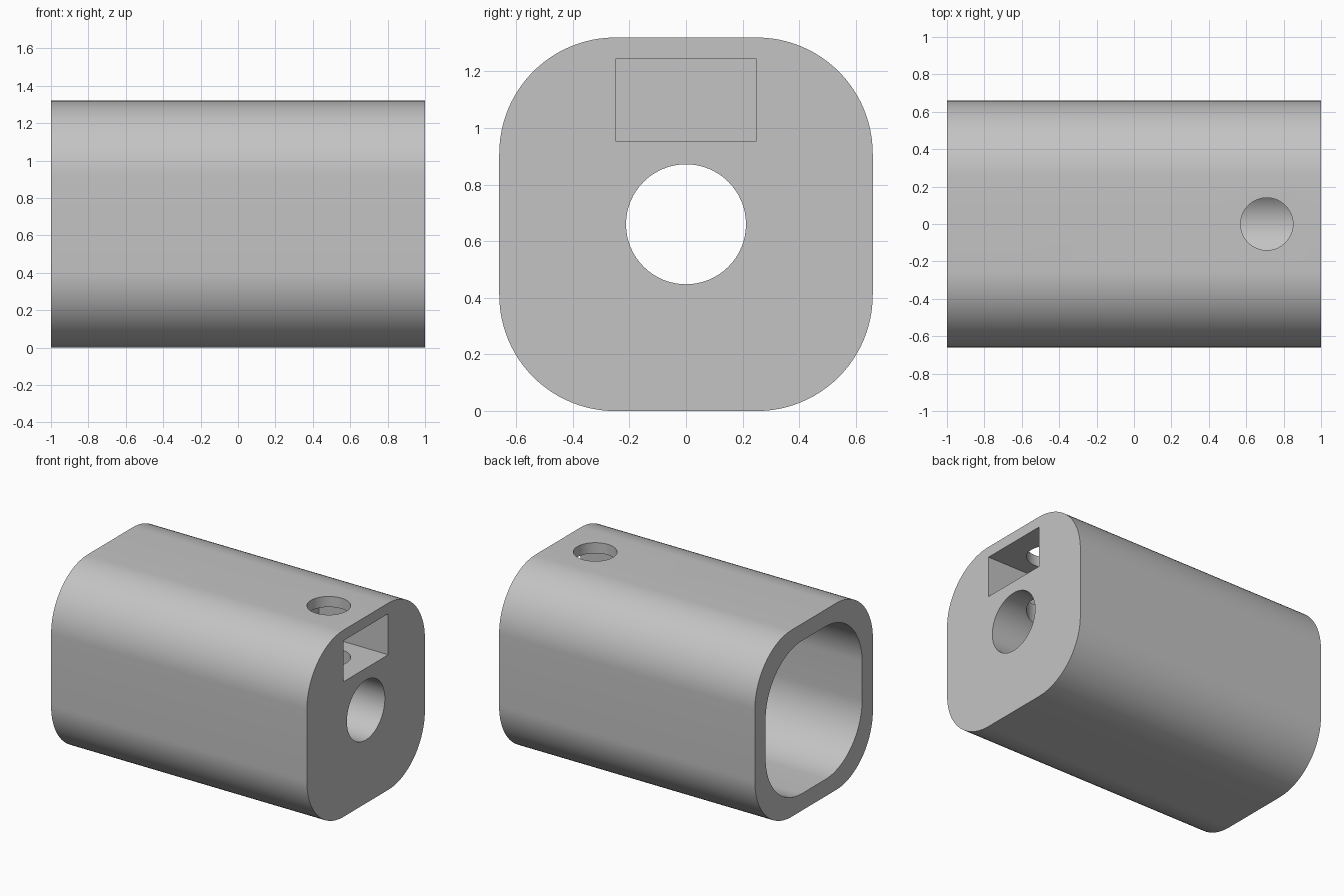
import bpy, bmesh
from math import sin, cos, pi, radians
from mathutils import Matrix

old = bpy.data.objects.get("Cube")
if old:
    bpy.data.objects.remove(old, do_unlink=True)

MID = 0.66          # height of the main axis
HALF = 0.66         # half width of the sleeve

grey = bpy.data.materials.new("plain grey")
grey.use_nodes = True
grey.diffuse_color = (0.55, 0.55, 0.55, 1)
grey.node_tree.nodes["Principled BSDF"].inputs["Base Color"].default_value = (0.55, 0.55, 0.55, 1)


def rounded(half_w, half_h, radius, steps):
    """Outline of a rounded rectangle; a circle when the flats vanish."""
    pts = []
    for q, (sx, sy) in enumerate([(1, 1), (-1, 1), (-1, -1), (1, -1)]):
        for i in range(steps + 1):
            a = (q + i / steps) * pi / 2
            pts.append((sx * (half_w - radius) + radius * cos(a),
                        sy * (half_h - radius) + radius * sin(a)))
    return pts


def prism(name, outline, start, end, place):
    """Extrude an outline from start to end; place maps (u, v, t) to x, y, z."""
    bm = bmesh.new()
    rings = [[bm.verts.new(place(u, v, t)) for u, v in outline] for t in (start, end)]
    bm.faces.new(rings[0])
    bm.faces.new(rings[1])
    n = len(outline)
    for i in range(n):
        j = (i + 1) % n
        bm.faces.new((rings[0][i], rings[0][j], rings[1][j], rings[1][i]))
    bmesh.ops.remove_doubles(bm, verts=bm.verts, dist=1e-5)
    bmesh.ops.recalc_face_normals(bm, faces=bm.faces)
    mesh = bpy.data.meshes.new(name)
    bm.to_mesh(mesh)
    bm.free()
    mesh.materials.append(grey)
    obj = bpy.data.objects.new(name, mesh)
    bpy.context.collection.objects.link(obj)
    return obj


def along_x(height):
    return lambda u, v, t: (t, u, v + height)


# Sleeve body
body = prism("sleeve_body", rounded(HALF, HALF, 0.41, 24), -1, 1, along_x(MID))

# Cavity, shaft bore, nut slot and screw hole
cutters = [
    prism("cavity_cutter", rounded(0.54, 0.54, 0.41, 24), -1.1, 0.36, along_x(MID)),
    prism("bore_cutter", rounded(0.212, 0.212, 0.212, 16), 0.2, 1.1, along_x(MID)),
    prism("slot_cutter", [(-0.25, -0.145), (0.25, -0.145), (0.25, 0.145), (-0.25, 0.145)],
          0.46, 1.1, along_x(1.1)),
    prism("screw_hole_cutter", rounded(0.14, 0.14, 0.14, 16), MID, 1.5,
          lambda u, v, t: (u + 0.71, v, t)),
]

bpy.ops.object.select_all(action="DESELECT")
body.select_set(True)
bpy.context.view_layer.objects.active = body
for cutter in cutters:
    mod = body.modifiers.new(cutter.name, "BOOLEAN")
    mod.operation = "DIFFERENCE"
    mod.solver = "EXACT"
    mod.object = cutter
    bpy.ops.object.modifier_apply(modifier=mod.name)
    bpy.data.objects.remove(cutter, do_unlink=True)

bpy.ops.object.shade_smooth_by_angle(angle=radians(30))
